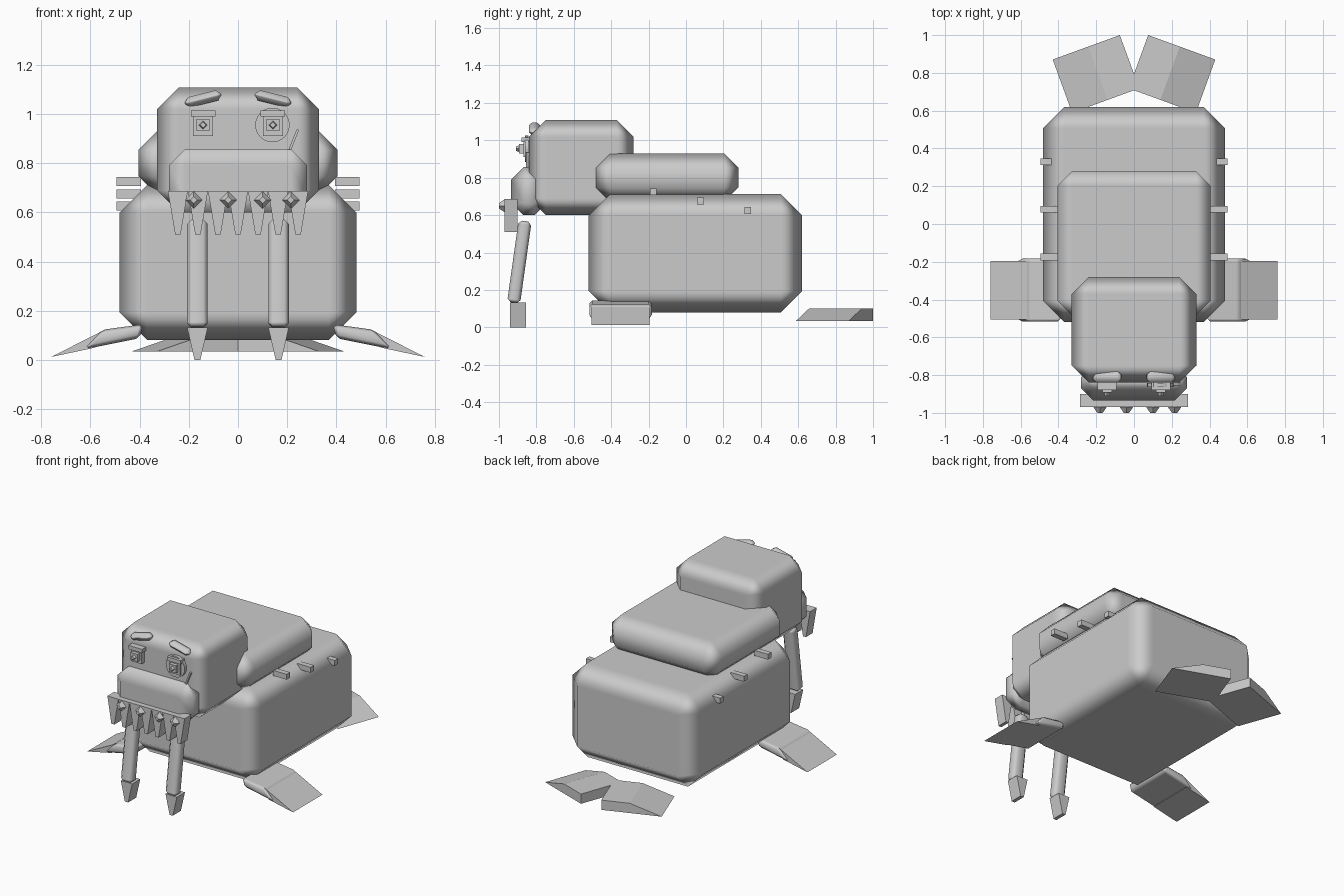
import bpy, bmesh, math
from mathutils import Matrix, Vector

if "Cube" in bpy.data.objects:
    bpy.data.objects.remove(bpy.data.objects["Cube"])

grey = bpy.data.materials.new("plain_grey")
grey.diffuse_color = (0.6, 0.6, 0.6, 1)
grey.use_nodes = True
grey.node_tree.nodes["Principled BSDF"].inputs["Base Color"].default_value = grey.diffuse_color


def finish(name, bm, smooth=False):
    bmesh.ops.recalc_face_normals(bm, faces=bm.faces)
    me = bpy.data.meshes.new(name)
    bm.to_mesh(me)
    bm.free()
    me.materials.append(grey)
    ob = bpy.data.objects.new(name, me)
    bpy.context.collection.objects.link(ob)
    if smooth:
        # rounded chamfers between flat main faces
        for p in me.polygons:
            p.use_smooth = True
        ob.modifiers.new("weighted", 'WEIGHTED_NORMAL').weight = 100
    return ob


def box(name, lo, hi, bevel=0, tilt=None):
    """Box from two corners, chamfered, optionally tilted about its centre."""
    lo, hi = Vector(lo), Vector(hi)
    bm = bmesh.new()
    bmesh.ops.create_cube(bm, size=1)
    bmesh.ops.scale(bm, vec=hi - lo, verts=bm.verts)
    if bevel:
        bmesh.ops.bevel(bm, geom=bm.edges[:], offset=bevel, segments=1,
                        affect='EDGES', profile=0.5)
    if tilt:
        bmesh.ops.rotate(bm, cent=(0, 0, 0), verts=bm.verts,
                         matrix=Matrix.Rotation(tilt[0], 3, tilt[1]))
    bmesh.ops.translate(bm, vec=(lo + hi) / 2, verts=bm.verts)
    return finish(name, bm, bevel > 0)


def prism(name, pts, y0, y1, bevel=0, matrix=None):
    """Extrude an x/z outline from y0 to y1."""
    bm = bmesh.new()
    f = bm.faces.new([bm.verts.new((x, y0, z)) for x, z in pts])
    ext = bmesh.ops.extrude_face_region(bm, geom=[f])
    verts = [v for v in ext["geom"] if isinstance(v, bmesh.types.BMVert)]
    bmesh.ops.translate(bm, vec=(0, y1 - y0, 0), verts=verts)
    bmesh.ops.recalc_face_normals(bm, faces=bm.faces)
    if bevel:
        bmesh.ops.bevel(bm, geom=bm.edges[:], offset=bevel, segments=1,
                        affect='EDGES', profile=0.5)
    if matrix:
        bm.transform(matrix)
    return finish(name, bm, bevel > 0)


def cone(name, centre, r1, r2, depth, sides):
    """Cone or disc with its narrow end facing the front."""
    bm = bmesh.new()
    bmesh.ops.create_cone(bm, cap_ends=True, segments=sides,
                          radius1=r1, radius2=r2, depth=depth)
    bm.transform(Matrix.Translation(centre) @ Matrix.Rotation(math.pi / 2, 4, 'X'))
    return finish(name, bm)


# main masses
box("body", (-.482, -.52, .08), (.482, .62, .712), .113)
box("shoulders", (-.405, -.483, .67), (.405, .28, .93), .077)
box("head", (-.33, -.84, .60), (.33, -.28, 1.108), .09)
box("snout", (-.28, -.935, .60), (.28, -.745, .856), .065)

# moustache of tapering teeth
step = .0815
for i in range(7):
    x = (i - 3) * step
    prism("moustache_tooth", [(x - step / 2, .687), (x + step / 2, .687),
                              (x + .011, .51), (x - .011, .51)], -.97, -.90)
for x in (-.18, -.04, .10, .215):
    cone("moustache_stud", (x, -.985, .65), .035, .014, .03, 4)

for s, side in ((-1, "left"), (1, "right")):
    # tusk with pointed tip
    x = s * .165
    box(side + "_tusk", (x - .042, -.926, .13), (x + .042, -.856, .57), .018,
        (math.radians(-8), 'X'))
    prism(side + "_tusk_tip", [(x - .042, .132), (x + .042, .132),
                               (x + .012, 0), (x - .012, 0)], -.94, -.855)

    # eye: stacked plates, lid and diamond pupil
    x = s * .142
    box(side + "_eye", (x - .04, -.87, .91), (x + .04, -.83, 1.0))
    box(side + "_eyelid", (x - .05, -.88, .99), (x + .05, -.83, 1.015))
    box(side + "_iris", (x - .026, -.893, .93), (x + .026, -.86, .98))
    cone(side + "_pupil", (x, -.90, .955), .018, .012, .02, 4)

    # eyebrow, inner end raised
    box(side + "_eyebrow", (x - .076, -.84, 1.04), (x + .076, -.78, 1.083), .018,
        (s * math.radians(14), 'Y'))

    # front flipper: soft arm and thin wedge tip
    arm = [(.385, .145), (.555, .122), (.63, .042), (.40, .088)]
    tip = [(.54, .123), (.76, .012), (.58, .05)]
    prism(side + "_flipper_arm", [(s * a, b) for a, b in arm], -.517, -.183, .015)
    prism(side + "_flipper_tip", [(s * a, b) for a, b in tip], -.505, -.195)

    # tail fluke, thin at the outer edge, turned outward
    turn = Matrix.Translation((s * .075, 1.0, 0)) @ Matrix.Rotation(
        -s * math.radians(20), 4, 'Z')
    prism(side + "_tail_fluke", [(0, .035), (0, .10), (s * .178, .10),
                                 (s * .378, .035)], -.30, 0, 0, turn)

    # short pegs descending along the flank
    for y, z in ((-.175, .725), (.078, .675), (.33, .625)):
        a, b = sorted((s * .395, s * .495))
        box(side + "_flank_peg", (a, y - .018, z - .018), (b, y + .018, z + .018))

# monocle and its cord
cone("monocle", (.14, -.852, .955), .07, .07, .02, 24)
box("monocle_cord", (.222, -.855, .85), (.232, -.838, .94), 0,
    (math.radians(22), 'Y'))
